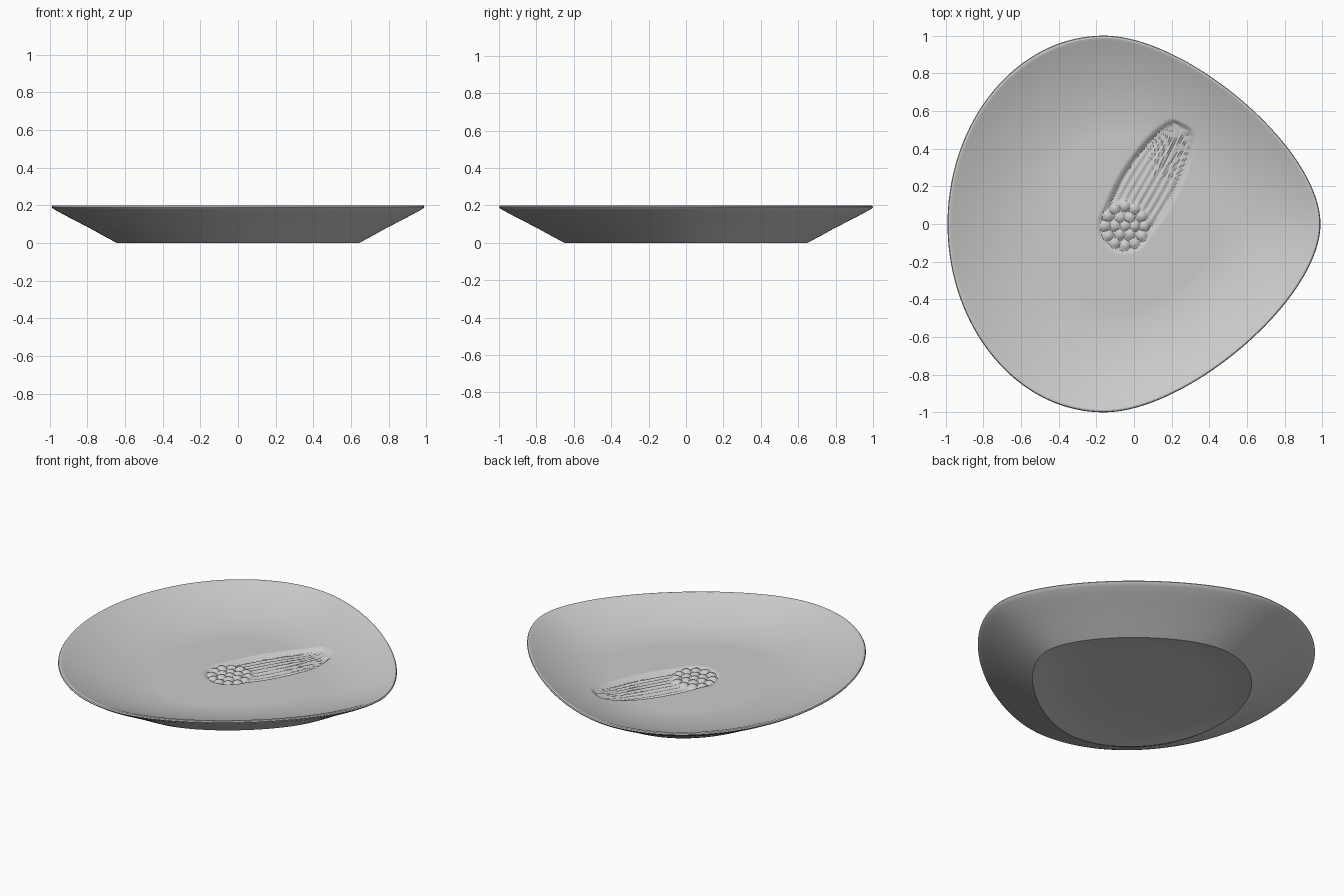
import bpy, bmesh
from math import sin, cos, pi, sqrt, hypot, radians
from mathutils import Vector
from mathutils.geometry import interpolate_bezier

cube = bpy.data.objects.get("Cube")
if cube:
    bpy.data.objects.remove(cube, do_unlink=True)

# Rounded, slightly pointed outline: half is drawn, the other half mirrored
N = 80
right, back, left = (0.99, 0), (-0.16, 1), (-0.99, 0)


def arc(*pts):
    return interpolate_bezier(*[Vector((x, y, 0)) for x, y in pts], N + 1)


half = arc(right, (0.99, 0.4), (0.28, 1), back)[:-1] + arc(back, (-0.62, 1), (-0.99, 0.55), left)
outline = [(p.x, p.y) for p in half]
outline += [(x, -y) for x, y in outline[-2:0:-1]]

# Seed head bumps: one in the middle and two rings around it
HEAD = (-0.05, -0.01)
bumps = [HEAD]
for count, radius in ((6, 0.052), (12, 0.105)):
    for i in range(count):
        a = 2 * pi * i / count
        bumps.append((HEAD[0] + radius * cos(a), HEAD[1] + radius * sin(a)))


def smooth(t):
    t = min(max(t, 0), 1)
    return t * t * (3 - 2 * t)


def relief(x, y):
    """Pressed ornament: a ribbed pod growing from a bumpy seed head."""
    dx, dy = x - HEAD[0], y - HEAD[1]
    along, across = dx * 0.5 + dy * 0.866, dy * 0.5 - dx * 0.866
    distance = hypot(dx, dy)
    if distance > 0.75:
        return 0
    pod = 0
    span = 1 - ((along - 0.22) / 0.43) ** 2
    if span > 0 and along > 0:
        width = 0.165 * sqrt(span)
        ratio = across / width
        edge = smooth((width - abs(across)) / 0.035) * smooth((0.63 - along) / 0.03)
        pod = edge * (-0.013 - 0.008 * abs(ratio) + 0.003 * cos(ratio * 9 * pi))
    inside = smooth((0.15 - distance) / 0.03)
    if inside == 0:
        return pod
    near = min(hypot(x - bx, y - by) for bx, by in bumps)
    head = -0.012 + 0.016 * max(0, 1 - (near / 0.031) ** 2)
    return pod * (1 - inside) + head * inside


def bowl_height(s):
    return 0.08 + 0.12 * (max(0, s - 0.48) / 0.505) ** 1.8


# Section from under the foot, up the wall, over the rim and into the bowl
section = [(0.3, 0.03), (0.45, 0.027), (0.55, 0.018), (0.61, 0.007), (0.65, 0),
           (0.72, 0.037), (0.8, 0.081), (0.88, 0.122), (0.94, 0.153), (0.98, 0.175),
           (0.995, 0.185), (1, 0.192), (0.996, 0.198), (0.988, 0.2)]
RINGS = 130
bowl = [0.98 * (1 - i / RINGS) for i in range(RINGS)]

bm = bmesh.new()
rings = [[bm.verts.new((x * s, y * s, z)) for x, y in outline] for s, z in section]
for s in bowl:
    rings.append([bm.verts.new((x * s, y * s, bowl_height(s) + relief(x * s, y * s)))
                  for x, y in outline])


def cap(ring, z, flip):
    centre = bm.verts.new((0, 0, z))
    for i, v in enumerate(ring):
        w = ring[(i + 1) % len(ring)]
        bm.faces.new((w, v, centre) if flip else (v, w, centre))


for lower, upper in zip(rings, rings[1:]):
    for i in range(len(outline)):
        j = (i + 1) % len(outline)
        bm.faces.new((lower[i], lower[j], upper[j], upper[i]))
cap(rings[0], 0.03, True)
cap(rings[-1], 0.08 + relief(0, 0), False)
bmesh.ops.recalc_face_normals(bm, faces=bm.faces)

mesh = bpy.data.meshes.new("plate")
bm.to_mesh(mesh)
bm.free()
plate = bpy.data.objects.new("plate", mesh)
bpy.context.collection.objects.link(plate)

# Plain pale grey glaze
glaze = bpy.data.materials.new("pale_grey")
glaze.use_nodes = True
colour = (0.6, 0.6, 0.6, 1)
glaze.diffuse_color = colour
for node in glaze.node_tree.nodes:
    if node.type == 'BSDF_PRINCIPLED':
        node.inputs["Base Color"].default_value = colour
mesh.materials.append(glaze)

bpy.ops.object.select_all(action='DESELECT')
plate.select_set(True)
bpy.context.view_layer.objects.active = plate
bpy.ops.object.shade_smooth_by_angle(angle=radians(28))
